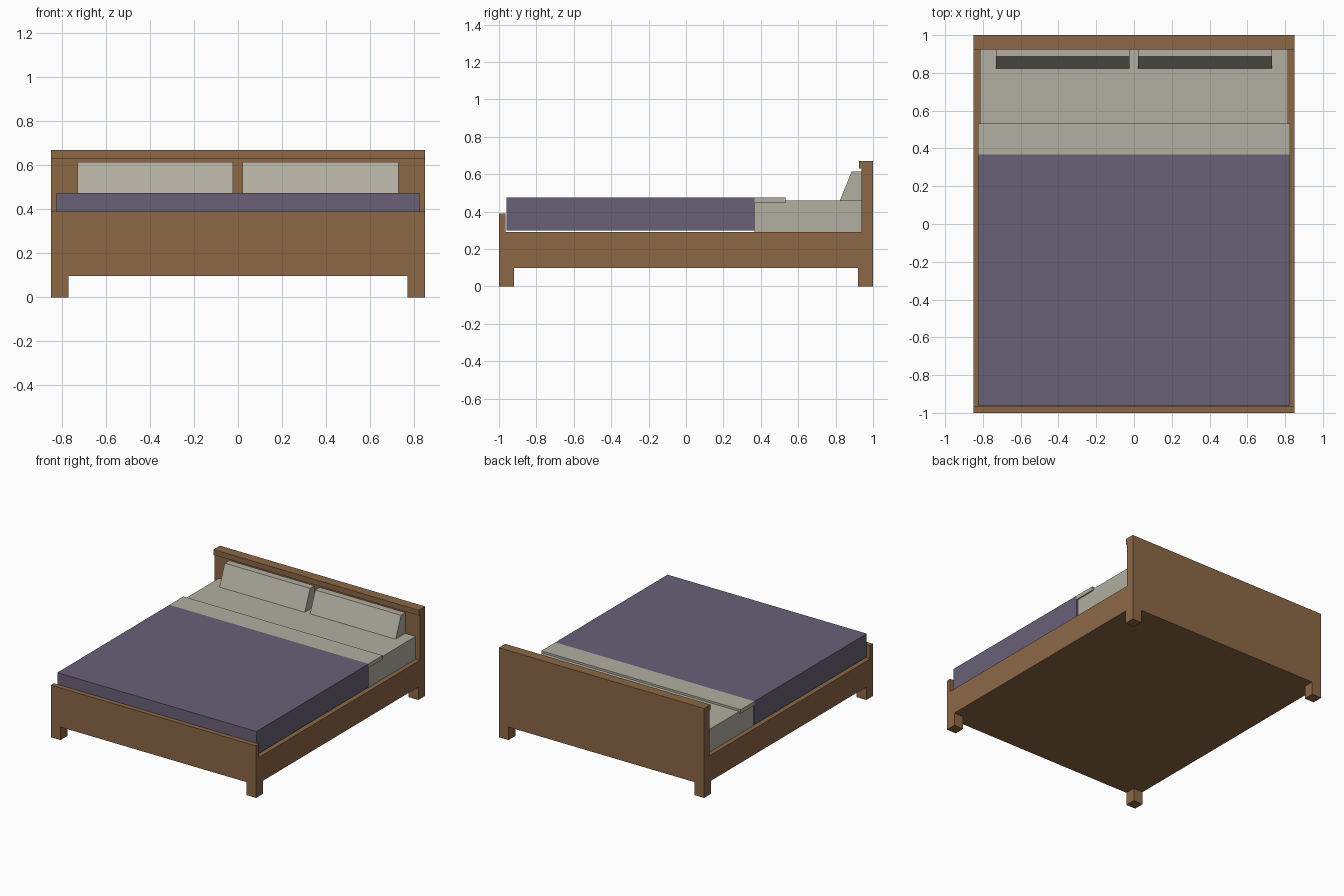
import bpy
import bmesh
from mathutils import Vector

if "Cube" in bpy.data.objects:
    bpy.data.objects.remove(bpy.data.objects["Cube"])


def material(name, rgb):
    m = bpy.data.materials.new(name)
    m.diffuse_color = (*rgb, 1.0)
    m.use_nodes = True
    m.node_tree.nodes["Principled BSDF"].inputs["Base Color"].default_value = m.diffuse_color
    return m


WOOD = material("brown wood", (0.262, 0.138, 0.062))
LINEN = material("off-white linen", (0.445, 0.425, 0.355))
COVER = material("muted purple", (0.142, 0.117, 0.185))


def prism(name, points, depth, mat):
    """Extrude a closed outline of 3D points by the depth vector."""
    bm = bmesh.new()
    face = bm.faces.new([bm.verts.new(p) for p in points])
    new = bmesh.ops.extrude_face_region(bm, geom=[face])["geom"]
    moved = [v for v in new if isinstance(v, bmesh.types.BMVert)]
    bmesh.ops.translate(bm, verts=moved, vec=Vector(depth))
    bmesh.ops.recalc_face_normals(bm, faces=bm.faces)
    mesh = bpy.data.meshes.new(name)
    bm.to_mesh(mesh)
    bm.free()
    mesh.materials.append(mat)
    ob = bpy.data.objects.new(name, mesh)
    bpy.context.collection.objects.link(ob)
    return ob


def box(name, x, y, z, mat):
    pts = [(x[0], y[0], z[0]), (x[1], y[0], z[0]),
           (x[1], y[1], z[0]), (x[0], y[1], z[0])]
    return prism(name, pts, (0, 0, z[1] - z[0]), mat)


W = 0.85        # half width
LEG = 0.08      # leg thickness
LOW = 0.097     # underside height
RAIL = 0.29     # top of the side rails
FOOT = -0.965   # inner face of the footboard
HEAD = 0.937    # inner face of the headboard


def end_panel(name, y0, y1, top):
    """Board whose lower corners run down as feet."""
    i = W - LEG
    outline = [(-W, 0), (-i, 0), (-i, LOW), (i, LOW),
               (i, 0), (W, 0), (W, top), (-W, top)]
    prism(name, [(x, y0, z) for x, z in outline], (0, y1 - y0, 0), WOOD)


# wooden frame
end_panel("footboard", -1, FOOT, 0.39)
end_panel("headboard", HEAD, 1, 0.67)
box("headboard_cap", (-W, W), (0.925, HEAD), (0.63, 0.67), WOOD)
box("base_frame", (-W, W), (FOOT, HEAD), (LOW, RAIL), WOOD)

# inner part of each leg, behind the end boards
for side, label in ((-1, "left"), (1, "right")):
    x = sorted((side * W, side * (W - LEG)))
    box("front_leg_" + label, x, (FOOT, -1 + LEG), (0, LOW), WOOD)
    box("back_leg_" + label, x, (1 - LEG, HEAD), (0, LOW), WOOD)

# bedding
box("mattress", (-0.815, 0.815), (0.367, HEAD), (RAIL, 0.46), LINEN)
box("duvet", (-0.825, 0.825), (-0.96, 0.367), (0.30, 0.475), COVER)
box("folded_sheet", (-0.825, 0.825), (0.367, 0.533), (0.445, 0.475), LINEN)

# wedge pillows leaning on the headboard
wedge = [(0.823, 0.46), (HEAD, 0.46), (HEAD, 0.615), (0.886, 0.615)]
for label, x0, x1 in (("left", -0.73, -0.023), ("right", 0.02, 0.73)):
    prism("pillow_" + label, [(x0, y, z) for y, z in wedge], (x1 - x0, 0, 0), LINEN)
